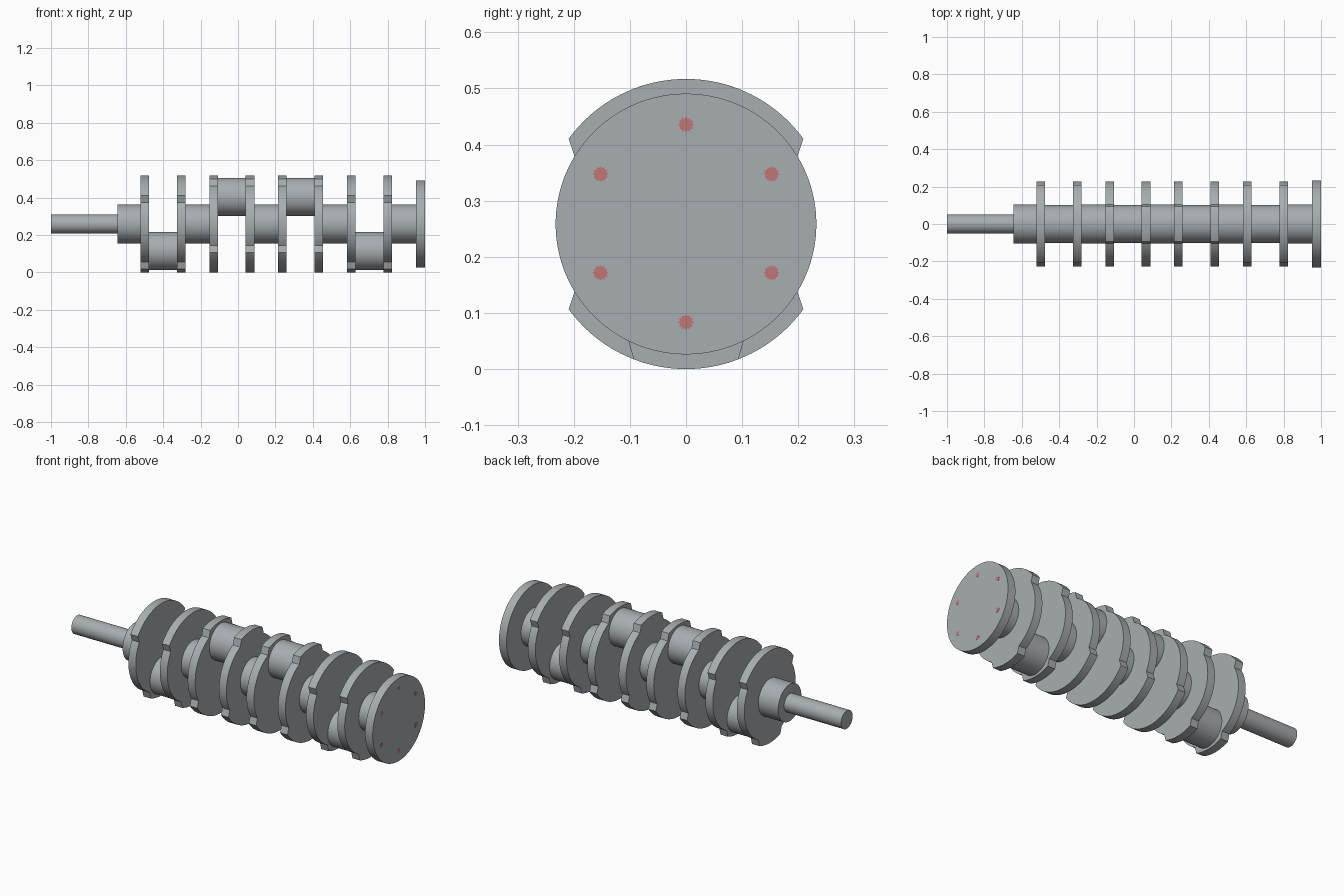
import bpy, bmesh
from math import sin, cos, tau, atan2, hypot, radians

if "Cube" in bpy.data.objects:
    bpy.data.objects.remove(bpy.data.objects["Cube"])

AXIS = 0.2585          # height of the rotation axis


def material(name, rgb):
    m = bpy.data.materials.new(name)
    m.diffuse_color = (*rgb, 1.0)
    m.use_nodes = True
    m.node_tree.nodes["Principled BSDF"].inputs["Base Color"].default_value = m.diffuse_color
    return m


steel = material("steel grey", (0.39, 0.42, 0.44))
red = material("bolt red", (0.53, 0.18, 0.18))


def extrude_x(name, profile, x0, x1, mat, smooth=True):
    """Prism from a counter-clockwise (y, z) profile, running from x0 to x1."""
    bm = bmesh.new()
    face = bm.faces.new([bm.verts.new((x0, y, z)) for y, z in profile])
    new = bmesh.ops.extrude_face_region(bm, geom=[face])["geom"]
    bmesh.ops.translate(bm, vec=(x1 - x0, 0, 0),
                        verts=[g for g in new if isinstance(g, bmesh.types.BMVert)])
    if face.is_valid and len(face.link_loops if hasattr(face, "link_loops") else face.loops) == 0:
        bm.faces.remove(face)
    # make sure both ends are capped
    edges = [e for e in bm.edges if e.is_boundary]
    if edges:
        bmesh.ops.holes_fill(bm, edges=edges, sides=0)
    bmesh.ops.recalc_face_normals(bm, faces=bm.faces)
    me = bpy.data.meshes.new(name)
    bm.to_mesh(me)
    bm.free()
    ob = bpy.data.objects.new(name, me)
    bpy.context.collection.objects.link(ob)
    me.materials.append(mat)
    if smooth:
        bpy.ops.object.select_all(action="DESELECT")
        ob.select_set(True)
        bpy.context.view_layer.objects.active = ob
        bpy.ops.object.shade_smooth_by_angle(angle=radians(30))
    return ob


def circle(r, z=AXIS, n=72):
    return [(r * cos(tau * i / n), z + r * sin(tau * i / n)) for i in range(n)]


def arc(r, a0, a1, n):
    return [(r * cos(a0 + (a1 - a0) * i / n), r * sin(a0 + (a1 - a0) * i / n))
            for i in range(n + 1)]


def web_profile(flip):
    """Disc with a wide counterweight lobe on one side and a narrow pin lobe opposite."""
    R, r, q = 0.2585, 0.228, tau / 4
    wide_out, wide_in = atan2(0.152, 0.209), atan2(0.115, 0.197)
    thin_out, thin_in = atan2(0.240, 0.093), atan2(0.203, 0.104)
    pts = arc(R, wide_out, 2 * q - wide_out, 32)                 # counterweight
    pts += arc(r, 2 * q - wide_in, 2 * q + thin_in, 24)          # left side
    pts += arc(R, 2 * q + thin_out, 4 * q - thin_out, 14)        # pin lobe
    pts += arc(r, 4 * q - thin_in, 4 * q + wide_in, 24)          # right side
    s = -1 if flip else 1
    return [(s * y, AXIS + s * z) for y, z in pts]


# Nose shaft and rear flange
extrude_x("nose_shaft", circle(0.051), -1.0, -0.64, steel)
extrude_x("rear_flange", circle(0.2325), 0.953, 1.0, steel)

# Crank webs in pairs, each pair joined by an offset crank pin
webs = [-0.499, -0.303, -0.130, 0.064, 0.236, 0.431, 0.606, 0.800]
half = 0.023
for i in range(4):
    up = i in (1, 2)
    a, b = webs[2 * i], webs[2 * i + 1]
    for k, x in enumerate((a, b)):
        extrude_x(f"crank_web_{2 * i + k + 1}", web_profile(up), x - half, x + half, steel)
    pin_z = AXIS + (0.144 if up else -0.144)
    extrude_x(f"crank_pin_{i + 1}", circle(0.1015, pin_z), a + half - 0.005, b - half + 0.005, steel)

# Main bearing journals between the pairs
starts = [-0.645] + [webs[i] + half - 0.005 for i in (1, 3, 5, 7)]
ends = [webs[i] - half + 0.005 for i in (0, 2, 4, 6)] + [0.957]
for i, (x0, x1) in enumerate(zip(starts, ends)):
    extrude_x(f"main_journal_{i + 1}", circle(0.1035), x0, x1, steel)

# Six twelve-point bolt heads set nearly flush in the flange
for i in range(6):
    c = tau * i / 6 + tau / 4
    cy, cz = 0.176 * cos(c), AXIS + 0.001 + 0.176 * sin(c)
    star = []
    for j in range(24):
        rad = 0.0142 if j % 2 == 0 else 0.0110
        star.append((cy + rad * cos(tau * j / 24), cz + rad * sin(tau * j / 24)))
    extrude_x(f"flange_bolt_{i + 1}", star, 0.995, 1.0008, red, smooth=False)
